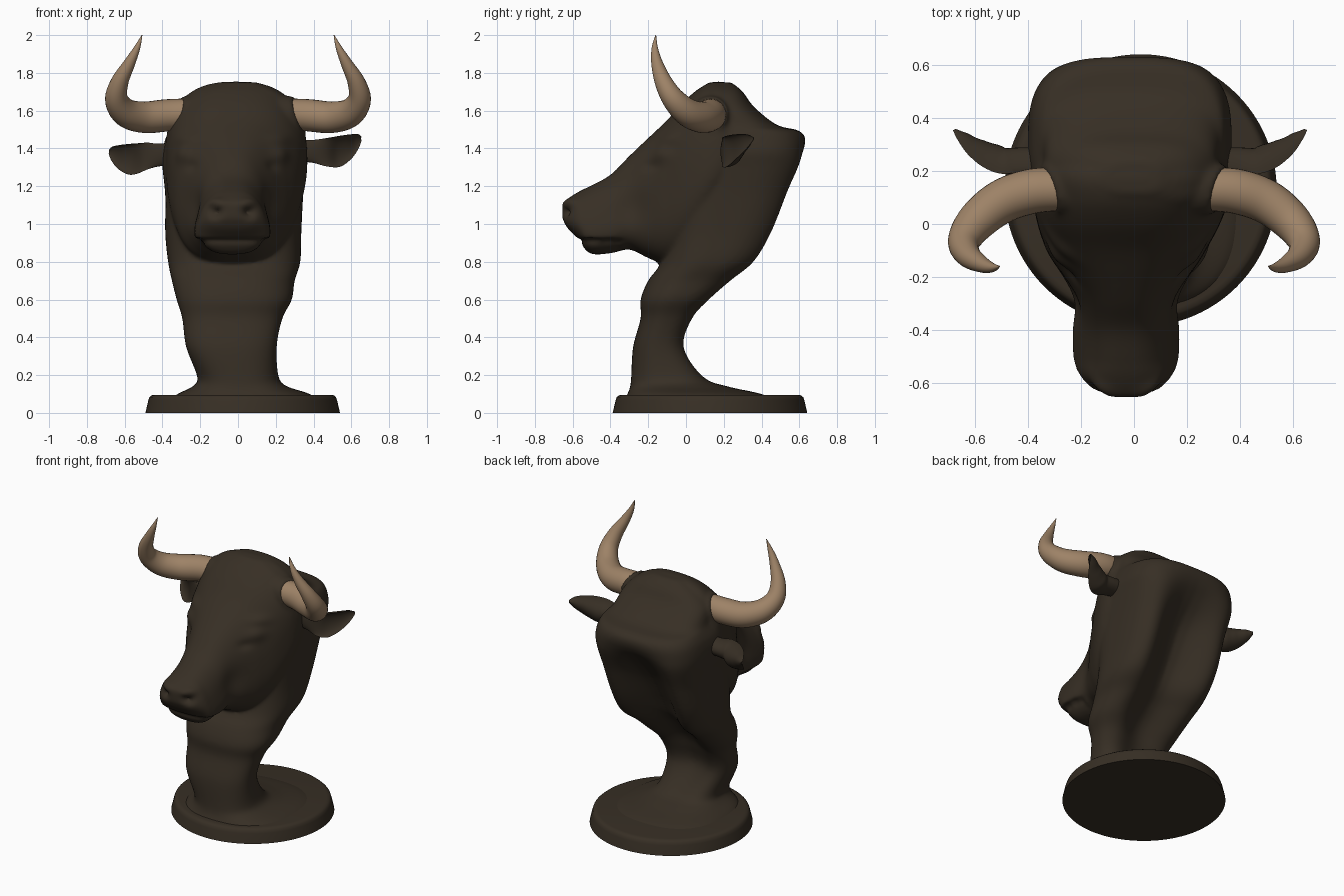
import bpy, bmesh, math
from mathutils import Vector

if "Cube" in bpy.data.objects:
    bpy.data.objects.remove(bpy.data.objects["Cube"])


def material(name, rgb):
    m = bpy.data.materials.new(name)
    m.diffuse_color = (*rgb, 1)
    m.use_nodes = True
    m.node_tree.nodes["Principled BSDF"].inputs["Base Color"].default_value = m.diffuse_color
    return m


BRONZE = material("dark_bronze", (0.038, 0.028, 0.018))
HORN = material("tan_horn", (0.34, 0.225, 0.135))


def refine(rows, steps):
    """Catmull-Rom interpolation of parameter rows."""
    out = []
    for i in range(len(rows) - 1):
        p0, p1 = rows[max(i - 1, 0)], rows[i]
        p2, p3 = rows[i + 1], rows[min(i + 2, len(rows) - 1)]
        for k in range(steps):
            t = k / steps
            out.append([0.5 * (2 * b + (c - a) * t + (2 * a - 5 * b + 4 * c - d) * t * t
                               + (3 * b - a - 3 * c + d) * t ** 3)
                        for a, b, c, d in zip(p0, p1, p2, p3)])
    return out + [list(rows[-1])]


def loft(bm, rings):
    loops = [[bm.verts.new(p) for p in r] for r in rings]
    n = len(loops[0])
    for a, b in zip(loops, loops[1:]):
        for i in range(n):
            bm.faces.new((a[i], a[(i + 1) % n], b[(i + 1) % n], b[i]))
    bm.faces.new(loops[0])
    bm.faces.new(loops[-1])


def finish(bm, name, mat):
    bmesh.ops.recalc_face_normals(bm, faces=bm.faces[:])
    me = bpy.data.meshes.new(name)
    bm.to_mesh(me)
    bm.free()
    me.materials.append(mat)
    ob = bpy.data.objects.new(name, me)
    bpy.context.collection.objects.link(ob)
    for o in bpy.context.selected_objects:
        o.select_set(False)
    ob.select_set(True)
    bpy.context.view_layer.objects.active = ob
    bpy.ops.object.shade_smooth_by_angle(angle=math.radians(40))
    return ob


def superellipse(a, n):
    c, s = math.cos(a), math.sin(a)
    return (math.copysign(abs(c) ** (2 / n), c), math.copysign(abs(s) ** (2 / n), s))


def angles(n):
    return [2 * math.pi * i / n for i in range(n)]


# Neck: horizontal slices (z, y front, y back, half width, centre x, back hollow)
neck = [(0.05, -0.34, 0.52, 0.41, 0.03, 0), (0.10, -0.31, 0.40, 0.35, 0.03, 0),
        (0.14, -0.295, 0.22, 0.25, 0.01, 0), (0.19, -0.29, 0.11, 0.215, 0.0, 0.02),
        (0.35, -0.28, 0.015, 0.24, -0.035, 0.05), (0.50, -0.24, 0.065, 0.265, -0.03, 0.07),
        (0.60, -0.24, 0.17, 0.305, -0.02, 0.13), (0.70, -0.20, 0.295, 0.325, -0.025, 0.17),
        (0.80, -0.13, 0.42, 0.35, -0.02, 0.20), (0.95, -0.1, 0.51, 0.36, -0.025, 0.21),
        (1.15, -0.1, 0.585, 0.365, -0.02, 0.17), (1.30, -0.06, 0.638, 0.38, -0.02, 0.09),
        (1.38, -0.03, 0.642, 0.385, -0.015, 0.03), (1.45, 0.0, 0.632, 0.37, -0.015, 0),
        (1.495, 0.0, 0.595, 0.35, -0.01, 0), (1.525, 0.0, 0.48, 0.335, -0.01, 0),
        (1.62, 0.02, 0.36, 0.31, -0.01, 0),
        (1.70, 0.06, 0.30, 0.22, 0.0, 0), (1.75, 0.12, 0.24, 0.10, 0.0, 0)]
bm = bmesh.new()
rings = []
for z, yf, yb, hw, cx, hollow in refine(neck, 5):
    ring = []
    for a in angles(80):
        c, s = superellipse(a, 2.5 + 0.5 * max(0, min(1, (z - 0.7) / 0.4)))
        y = (yf + yb) / 2 + s * (yb - yf) / 2
        if s > 0 and abs(c) < 0.85:
            y -= hollow * math.cos(math.pi / 2 * c / 0.85) ** 2
        ring.append((cx + hw * c, y, z))
    rings.append(ring)
loft(bm, rings)

# Head: vertical slices (y, z top, z bottom, half width, top narrowing)
head = [(-0.655, 1.11, 1.03, 0.085, 0), (-0.625, 1.135, 0.975, 0.125, 0.12),
        (-0.57, 1.17, 0.92, 0.168, 0.22), (-0.51, 1.20, 0.845, 0.185, 0.28),
        (-0.40, 1.26, 0.845, 0.19, 0.28), (-0.30, 1.36, 0.865, 0.195, 0.22),
        (-0.20, 1.455, 0.82, 0.24, 0.12), (-0.10, 1.55, 0.785, 0.30, 0.05),
        (0.0, 1.66, 0.82, 0.345, 0.02), (0.10, 1.735, 0.95, 0.37, 0.05),
        (0.20, 1.75, 1.10, 0.37, 0.08), (0.30, 1.67, 1.20, 0.31, 0.12)]
rings = []
for y, zt, zb, hw, nar in refine(head, 5):
    ring = []
    for a in angles(64):
        c, s = superellipse(a, 2.6)
        cx = -0.03 + 0.02 * max(0, min(1, (y + 0.1) / 0.2))
        z = (zt + zb) / 2 + s * (zt - zb) / 2
        lip = 0.82 if y < -0.35 and z < 0.91 else 1
        ring.append((cx + hw * c * (1 - nar * s) * lip, y, z))
    rings.append(ring)
loft(bm, rings)

# Hide sleeves around the horn roots
for s in (1, -1):
    loft(bm, [[(s * (x - 0.03 * math.cos(a) + 0.025 * math.sin(a)),
                0.13 + r * math.sin(a), 1.583 + r * math.cos(a)) for a in angles(32)]
              for x, r in ((0.08, 0.11), (0.2, 0.105), (0.28, 0.098), (0.325, 0.092))])
bust = finish(bm, "head_and_neck", BRONZE)

# Blend head and neck into one skin
rm = bust.modifiers.new("blend", 'REMESH')
rm.mode = 'VOXEL'
rm.voxel_size = 0.012
sm = bust.modifiers.new("soften", 'SMOOTH')
sm.factor = 0.5
sm.iterations = 8
for mod in [m.name for m in bust.modifiers if m.name in ("blend", "soften")]:
    bpy.ops.object.modifier_apply(modifier=mod)

# Sculpted details: (centre offset x, y, z, radius x, y, z, push)
details = [(0.09, -0.63, 1.065, 0.033, 0.06, 0.03, -0.045),   # nostrils
           (0.10, -0.63, 1.115, 0.05, 0.05, 0.025, 0.015),     # nostril rims
           (0.26, -0.13, 1.37, 0.06, 0.07, 0.045, 0.02),       # eyes
           (0.26, -0.11, 1.45, 0.07, 0.09, 0.035, 0.015),      # brows
           (0.23, -0.20, 1.31, 0.05, 0.05, 0.03, -0.012),      # tear hollows
           (0.22, -0.30, 1.08, 0.08, 0.10, 0.10, -0.02)]       # cheeks
bm = bmesh.new()
bm.from_mesh(bust.data)
bm.normal_update()
moves = {}
for v in bm.verts:
    x, y, z = v.co
    push = 0
    for dx, dy, dz, rx, ry, rz, amt in details:
        d = ((abs(x + 0.03) - dx) / rx) ** 2 + ((y - dy) / ry) ** 2 + ((z - dz) / rz) ** 2
        push += amt * math.exp(-d)
    # mouth line
    if y < -0.2:
        push -= 0.012 * math.exp(-((y + 0.48) / 0.13) ** 4 - ((z - 0.91) / 0.014) ** 2)
    moves[v] = v.normal * push
for v, m in moves.items():
    v.co += m
bm.to_mesh(bust.data)
bm.free()
bust.data.materials.clear()
bust.data.materials.append(BRONZE)
bpy.ops.object.shade_smooth()

# Round plinth
bm = bmesh.new()
loft(bm, [[(0.025 + r * math.cos(a), 0.127 + r * math.sin(a), z) for a in angles(96)]
          for r, z in ((0.515, 0), (0.50, 0.065), (0.494, 0.083), (0.482, 0.093), (0.465, 0.096))])
finish(bm, "plinth", BRONZE)

# Horns: path x, y, z, radius
horn = [(0.26, 0.13, 1.585, 0.08), (0.38, 0.125, 1.575, 0.085), (0.50, 0.085, 1.565, 0.083),
        (0.595, 0.01, 1.59, 0.075), (0.643, -0.065, 1.66, 0.061), (0.627, -0.118, 1.75, 0.047),
        (0.575, -0.153, 1.85, 0.031), (0.535, -0.165, 1.93, 0.017), (0.508, -0.16, 2.0, 0.002)]
# Ears: path x, y, z, half height, thickness, front cup factor
ear = [(0.30, 0.21, 1.39, 0.06, 0.08, -0.2), (0.39, 0.20, 1.385, 0.06, 0.09, -0.2),
       (0.47, 0.19, 1.38, 0.075, 0.10, 0.1), (0.54, 0.215, 1.385, 0.082, 0.10, 0.35),
       (0.60, 0.265, 1.41, 0.065, 0.078, 0.4), (0.638, 0.32, 1.437, 0.038, 0.045, 0.4),
       (0.655, 0.355, 1.452, 0.008, 0.012, 0.3)]
for side, s in (("right", 1), ("left", -1)):
    rows = refine(horn, 6)
    pts = [Vector(r[:3]) for r in rows]
    bm = bmesh.new()
    rings = []
    u = Vector((0, 0, 1))
    for i, r in enumerate(rows):
        t = (pts[min(i + 1, len(pts) - 1)] - pts[max(i - 1, 0)]).normalized()
        u = (u - t * u.dot(t)).normalized()
        w = t.cross(u)
        ring = [pts[i] + (u * math.cos(a) + w * math.sin(a)) * r[3] for a in angles(28)]
        rings.append([(s * p.x, p.y, p.z) for p in ring])
    loft(bm, rings)
    finish(bm, side + "_horn", HORN)

    rows = refine(ear, 6)
    bm = bmesh.new()
    rings = []
    for i, (x, y, z, h, th, f) in enumerate(rows):
        a0, b0 = rows[max(i - 1, 0)], rows[min(i + 1, len(rows) - 1)]
        t = Vector((b0[0] - a0[0], b0[1] - a0[1], 0)).normalized()
        back = Vector((-t.y, t.x, 0))
        ring = []
        for a in angles(32):
            k = math.sin(a)
            p = Vector((x, y, z)) + back * th * (k if k > 0 else -k * f)
            drop = 0 if s > 0 else 1
            ring.append((s * (p.x + 0.03 * drop), p.y, p.z + h * math.cos(a)
                         - drop * (0.02 + 0.25 * max(0, x - 0.45))))
        rings.append(ring)
    loft(bm, rings)
    finish(bm, side + "_ear", BRONZE)
